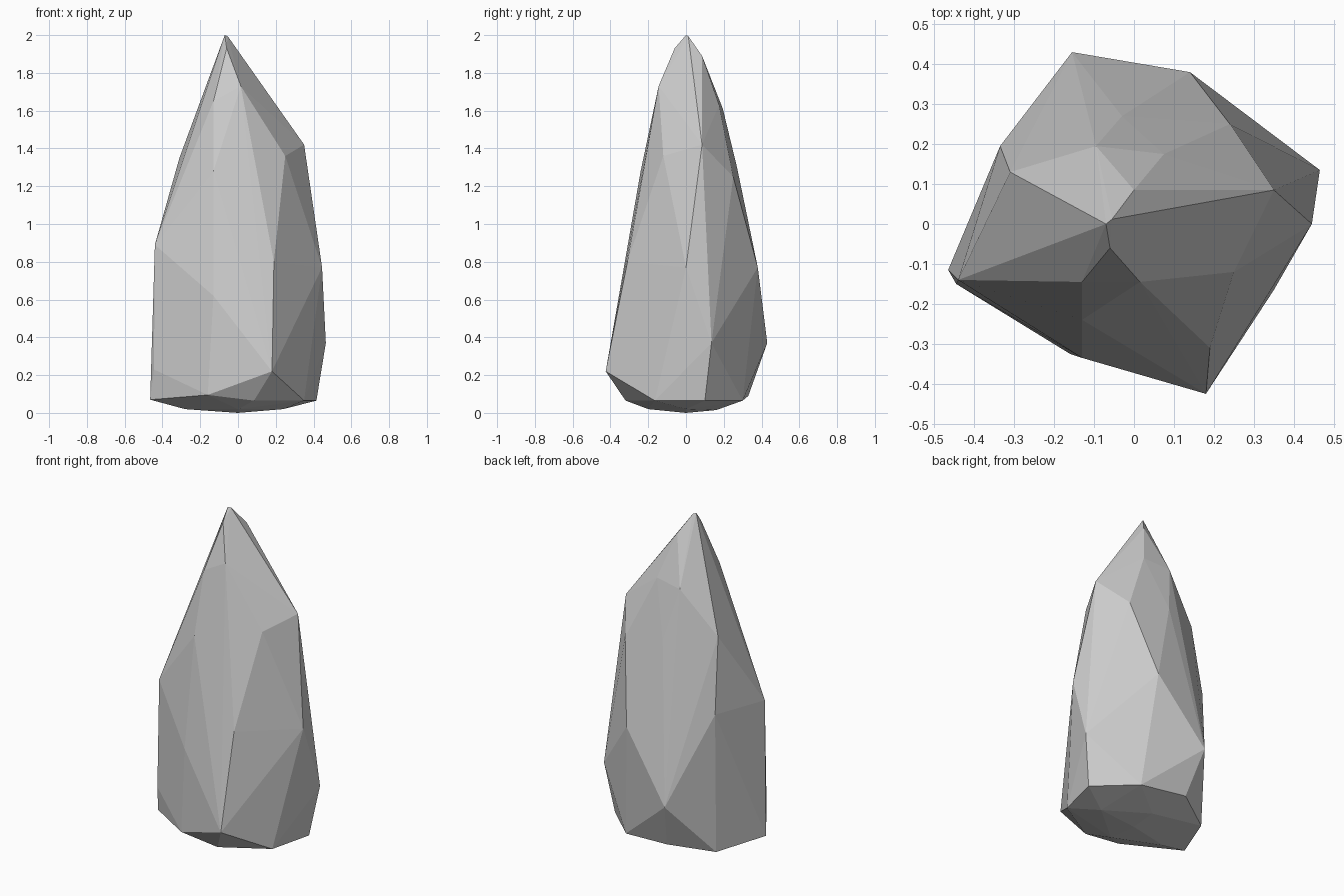
import bpy, bmesh

# Facet corners of the rock, grouped by height
tip = [(-.07, 0, 2), (-.055, .012, 1.995), (-.06, -.06, 1.93), (0, .085, 1.89)]
upper = [(.015, -.145, 1.73), (-.13, -.145, 1.65), (.1, -.055, 1.66),
         (-.095, .195, 1.61), (.075, .175, 1.63)]
shoulder = [(.35, .085, 1.42), (.25, -.12, 1.36), (-.31, .13, 1.35), (-.13, -.24, 1.28),
            (-.03, .27, 1.3), (.24, .25, 1.25), (-.33, -.09, 1.22)]
body = [(-.44, -.14, .89), (-.335, .195, .9), (.19, -.31, .8), (.445, 0, .77),
        (.14, .38, .77), (-.13, -.335, .62)]
foot = [(.465, .135, .37), (-.155, .43, .37), (.18, -.425, .22), (-.445, -.15, .23)]
base = [(-.465, -.115, .07), (-.16, -.325, .095), (.085, -.32, .065), (.35, -.165, .065),
        (.415, .1, .065), (.2, .3, .065), (-.1, .33, .09), (-.335, .185, .05)]
underside = [(-.28, -.08, .02), (0, -.2, .02), (.24, 0, .02), (0, .16, .015), (0, 0, 0)]

# Rock spire: chiselled hull around the corners
bm = bmesh.new()
for co in tip + upper + shoulder + body + foot + base + underside:
    bm.verts.new(co)
res = bmesh.ops.convex_hull(bm, input=bm.verts[:])
loose = [v for v in bm.verts if not v.link_faces]
bmesh.ops.delete(bm, geom=loose, context='VERTS')
bmesh.ops.recalc_face_normals(bm, faces=bm.faces[:])

mesh = bpy.data.meshes.new("rock_spire")
bm.to_mesh(mesh)
bm.free()
rock = bpy.data.objects.new("rock_spire", mesh)
bpy.context.collection.objects.link(rock)
